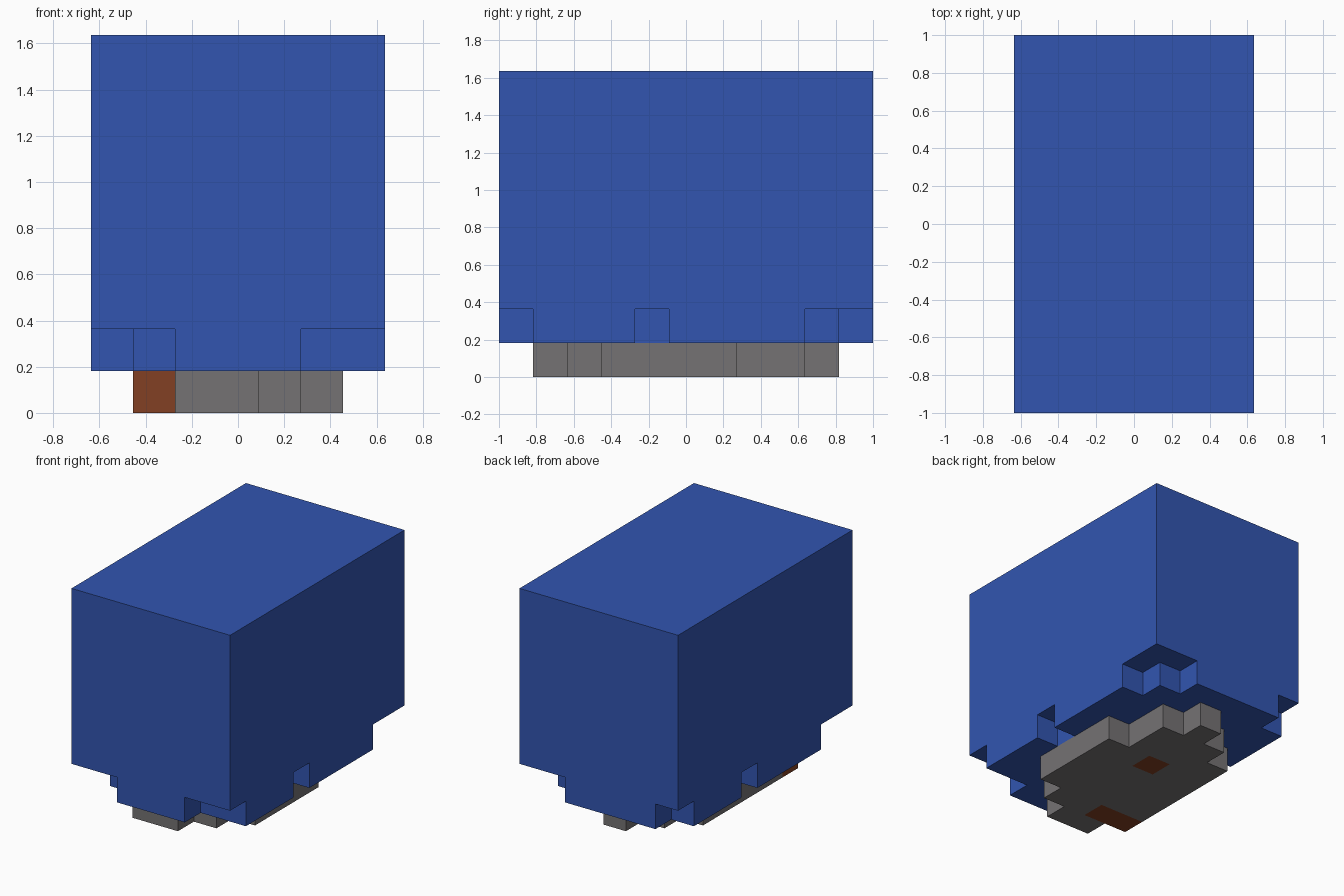
import bpy, bmesh

old = bpy.data.objects.get("Cube")
if old:
    bpy.data.objects.remove(old, do_unlink=True)

CELL = 2 / 11      # edge of one block; the model is 7 x 11 x 9 blocks
NX, NY = 7, 11


def material(name, rgb):
    mat = bpy.data.materials.new(name)
    mat.use_nodes = True
    mat.diffuse_color = (*rgb, 1)
    mat.node_tree.nodes["Principled BSDF"].inputs["Base Color"].default_value = (*rgb, 1)
    return mat


blue = material("blue", (0.032, 0.091, 0.434))
grey = material("stone grey", (0.178, 0.170, 0.173))
brown = material("earth brown", (0.224, 0.051, 0.017))


def blocks(columns):
    """Expand {column: [(first row, last row), ...]} into a set of blocks."""
    return {(i, j) for i, spans in columns.items()
            for a, b in spans for j in range(a, b + 1)}


def slab(name, cells, bottom, top, mat):
    """Raise a flat plan of blocks into one solid with merged flat faces."""
    bm = bmesh.new()
    for i, j in sorted(cells):
        bm.faces.new([bm.verts.new(((i + dx - NX / 2) * CELL, (j + dy - NY / 2) * CELL, bottom * CELL))
                      for dx, dy in ((0, 0), (1, 0), (1, 1), (0, 1))])
    bmesh.ops.remove_doubles(bm, verts=bm.verts, dist=0.001)
    raised = bmesh.ops.extrude_face_region(bm, geom=bm.faces[:], use_keep_orig=True)["geom"]
    bmesh.ops.translate(bm, vec=(0, 0, (top - bottom) * CELL),
                        verts=[g for g in raised if isinstance(g, bmesh.types.BMVert)])
    bmesh.ops.recalc_face_normals(bm, faces=bm.faces)
    bmesh.ops.dissolve_limit(bm, angle_limit=0.02, verts=bm.verts, edges=bm.edges)
    mesh = bpy.data.meshes.new(name)
    bm.to_mesh(mesh)
    bm.free()
    mesh.materials.append(mat)
    bpy.context.collection.objects.link(bpy.data.objects.new(name, mesh))


# Large plain body
slab("main_block", blocks({i: [(0, NY - 1)] for i in range(NX)}), 2, 9, blue)

# Notched lower rim of the body
rim = {0: [(2, 5), (7, 9)], 1: [(1, 10)], 2: [(0, 10)], 3: [(0, 10)],
       4: [(0, 10)], 5: [(1, 9)], 6: [(1, 3), (5, 8)]}
slab("notched_rim", blocks(rim), 1, 2, blue)

# Stone base with earth patches
base = blocks({1: [(2, 7)], 2: [(1, 8)], 3: [(1, 9)], 4: [(2, 8)], 5: [(3, 6)]})
front_patch = {(1, 2), (2, 2)}
centre_patch = {(3, 6)}
slab("stone_base", base - front_patch - centre_patch, 0, 1, grey)
slab("front_earth_patch", front_patch, 0, 1, brown)
slab("centre_earth_patch", centre_patch, 0, 1, brown)
